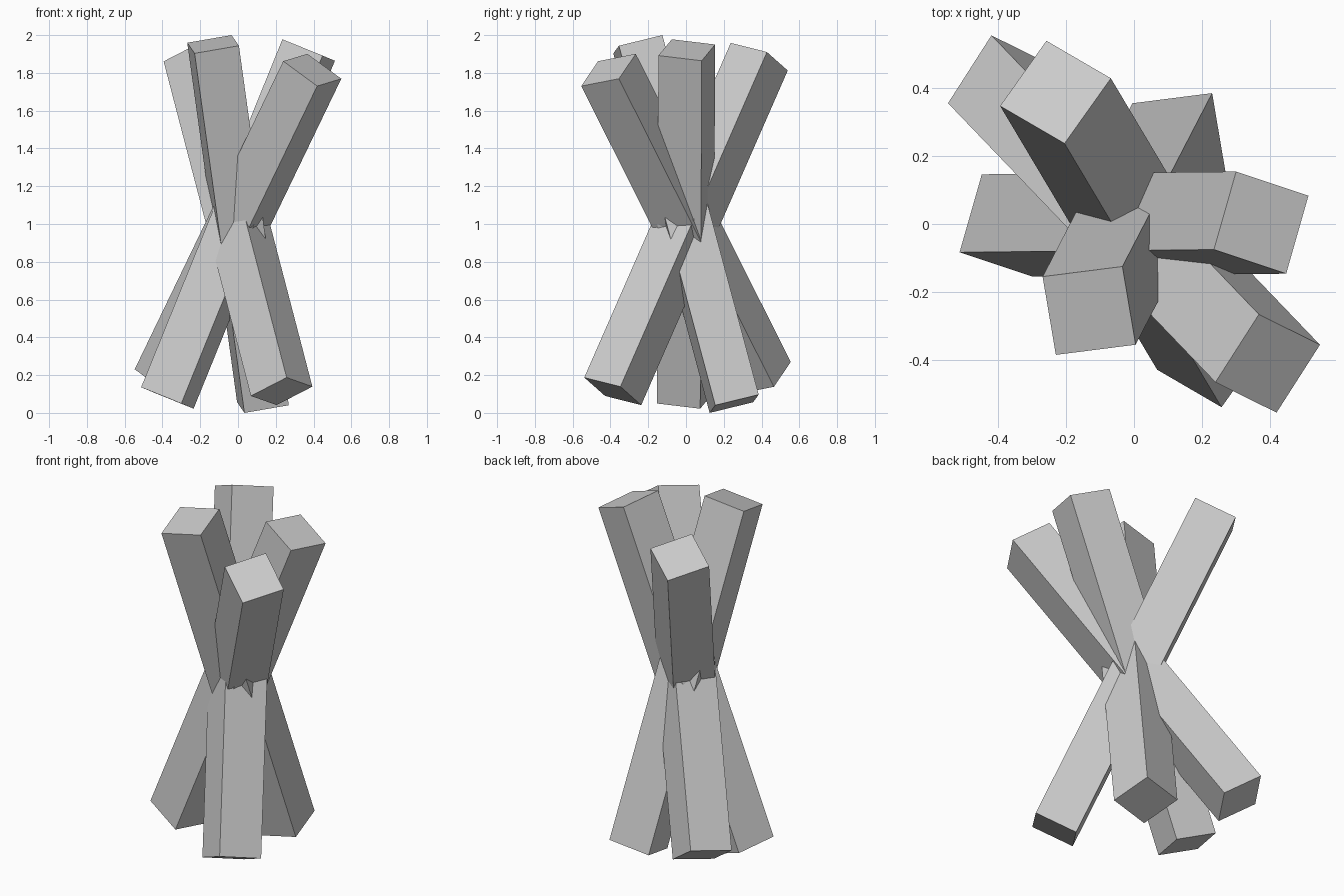
import bpy
from mathutils import Vector, Matrix

if "Cube" in bpy.data.objects:
    bpy.data.objects.remove(bpy.data.objects["Cube"])

CENTRE = Vector((0, 0, 1))
LENGTH, WIDTH = 1.988, 0.24

# each square beam crosses the centre: axis direction, one edge direction of its end face
BEAMS = {
    "beam_back_left": ((-0.231, 0.388, 0.886), (0.19, -0.11, 0.10)),
    "beam_right": ((0.374, 0.004, 0.921), (0.21, -0.07, -0.085)),
    "beam_front": ((-0.132, -0.255, 0.952), (0.235, 0.03, 0.04)),
    "beam_front_right": ((0.393, -0.41, 0.815), (0.18, -0.09, -0.13)),
}


def add_beam(name, axis, edge):
    z = Vector(axis).normalized()
    x = Vector(edge)
    x = (x - z * x.dot(z)).normalized()
    y = z.cross(x)
    rot = Matrix((x, y, z)).transposed()
    bpy.ops.mesh.primitive_cube_add(size=1)
    beam = bpy.context.object
    beam.name = name
    beam.matrix_world = (Matrix.Translation(CENTRE) @ rot.to_4x4()
                         @ Matrix.Diagonal((WIDTH, WIDTH, LENGTH, 1)))


# four crossed beams
for name, (axis, edge) in BEAMS.items():
    add_beam(name, axis, edge)
